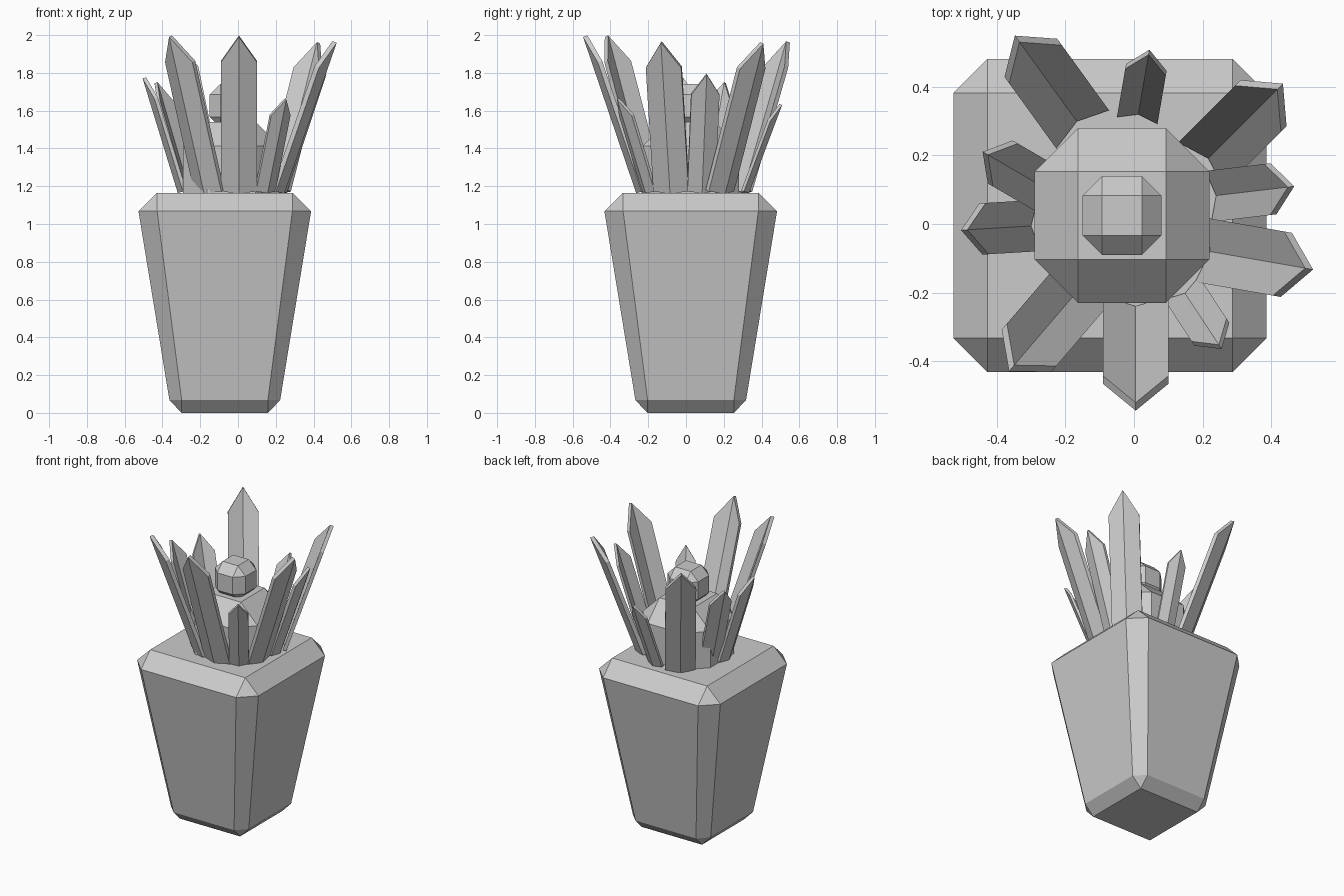
import bpy, bmesh
from mathutils import Vector

if "Cube" in bpy.data.objects:
    bpy.data.objects.remove(bpy.data.objects["Cube"])


def make_object(name, verts, faces):
    bm = bmesh.new()
    vs = [bm.verts.new(v) for v in verts]
    for f in faces:
        bm.faces.new([vs[i] for i in f])
    bmesh.ops.recalc_face_normals(bm, faces=bm.faces)
    me = bpy.data.meshes.new(name)
    bm.to_mesh(me)
    bm.free()
    ob = bpy.data.objects.new(name, me)
    bpy.context.collection.objects.link(ob)
    return ob


def ring(c, half, flat, z):
    """Octagon: square of given half size with its corners cut back to flat."""
    pts = [(flat, -half), (half, -flat), (half, flat), (flat, half),
           (-flat, half), (-half, flat), (-half, -flat), (-flat, -half)]
    return [(c[0] + x, c[1] + y, z) for x, y in pts]


def square(c, half, z):
    return [(c[0] + x * half, c[1] + y * half, z)
            for x, y in ((1, -1), (1, 1), (-1, 1), (-1, -1))]


def chamfered_box(name, c, bottom, top):
    """bottom / top = (half, flat, cap z, ring z)."""
    verts = square(c, bottom[1], bottom[2]) + ring(c, bottom[0], bottom[1], bottom[3])
    verts += ring(c, top[0], top[1], top[3]) + square(c, top[1], top[2])
    faces = [(3, 2, 1, 0), (20, 21, 22, 23)]
    for i in range(8):
        j = (i + 1) % 8
        faces.append((4 + i, 4 + j, 12 + j, 12 + i))
    for cap, r in ((0, 4), (20, 12)):
        for k in range(4):
            a, b, n = r + 2 * k, r + 2 * k + 1, r + (2 * k + 2) % 8
            faces.append((cap + k, a, b))                       # corner triangle
            faces.append((cap + k, b, n, cap + (k + 1) % 4))    # edge chamfer
    return make_object(name, verts, faces)


def blade(name, tip, direction, run, width):
    """Folded pointed leaf; tip is its outer tip, run its horizontal reach."""
    d = Vector((direction[0], direction[1], 0)).normalized()
    tip = Vector(tip)
    base = tip - d * run
    base.z = 1.17
    thick, fold, point = 0.13 * width, 0.16 * width, 0.8 * width
    inner_tip = tip - d * thick * 0.95 + Vector((0, 0, thick * 0.33))
    axis = (inner_tip - base).normalized()
    side = Vector((-d.y, d.x, 0))
    normal = side.cross(axis)
    if normal.dot(d) < 0:
        normal.negate()
    length = (inner_tip - base).length
    h = width / 2
    outline = [(-h, -fold, 0), (0, 0, 0), (h, -fold, 0),
               (h, -fold, length - point), (0, 0, length), (-h, -fold, length - point)]
    verts = [base + side * x + normal * (y + o) + axis * z
             for o in (0, thick) for x, y, z in outline]
    faces = [(0, 1, 4, 5), (1, 2, 3, 4), (6, 11, 10, 7), (7, 10, 9, 8)]
    faces += [(i, (i + 1) % 6, (i + 1) % 6 + 6, i + 6) for i in range(6)]
    return make_object(name, verts, faces)


# Tapered pot
chamfered_box("pot", (-0.07, 0.025), (0.293, 0.228, 0.0, 0.067), (0.457, 0.358, 1.165, 1.068))

# Plant body and bud on top
chamfered_box("plant_body", (-0.035, 0.025), (0.255, 0.128, 1.03, 1.157), (0.255, 0.128, 1.54, 1.413))
chamfered_box("bud", (-0.035, 0.025), (0.115, 0.058, 1.51, 1.567), (0.115, 0.058, 1.742, 1.685))

# Leaves: tip, outward direction, reach, width
leaves = [
    ((-0.348, 0.55, 1.96), (-0.586, 0.81), 0.309, 0.19),
    ((0.045, 0.509, 1.63), (0.17, 0.985), 0.192, 0.12),
    ((0.435, 0.41, 1.955), (0.7, 0.7), 0.309, 0.19),
    ((0.468, 0.11, 1.79), (0.993, 0.117), 0.23, 0.15),
    ((0.523, -0.133, 1.96), (0.985, -0.172), 0.305, 0.19),
    ((0.256, -0.365, 1.66), (0.55, -0.835), 0.195, 0.122),
    ((0.005, -0.545, 1.99), (0.0, -1.0), 0.305, 0.19),
    ((-0.365, -0.43, 1.99), (-0.65, -0.76), 0.309, 0.19),
    ((-0.505, -0.018, 1.77), (-0.996, -0.06), 0.205, 0.15),
    ((-0.442, 0.211, 1.745), (-0.86, 0.5), 0.215, 0.145),
]
for i, leaf in enumerate(leaves):
    blade(f"leaf_{i + 1}", *leaf)
